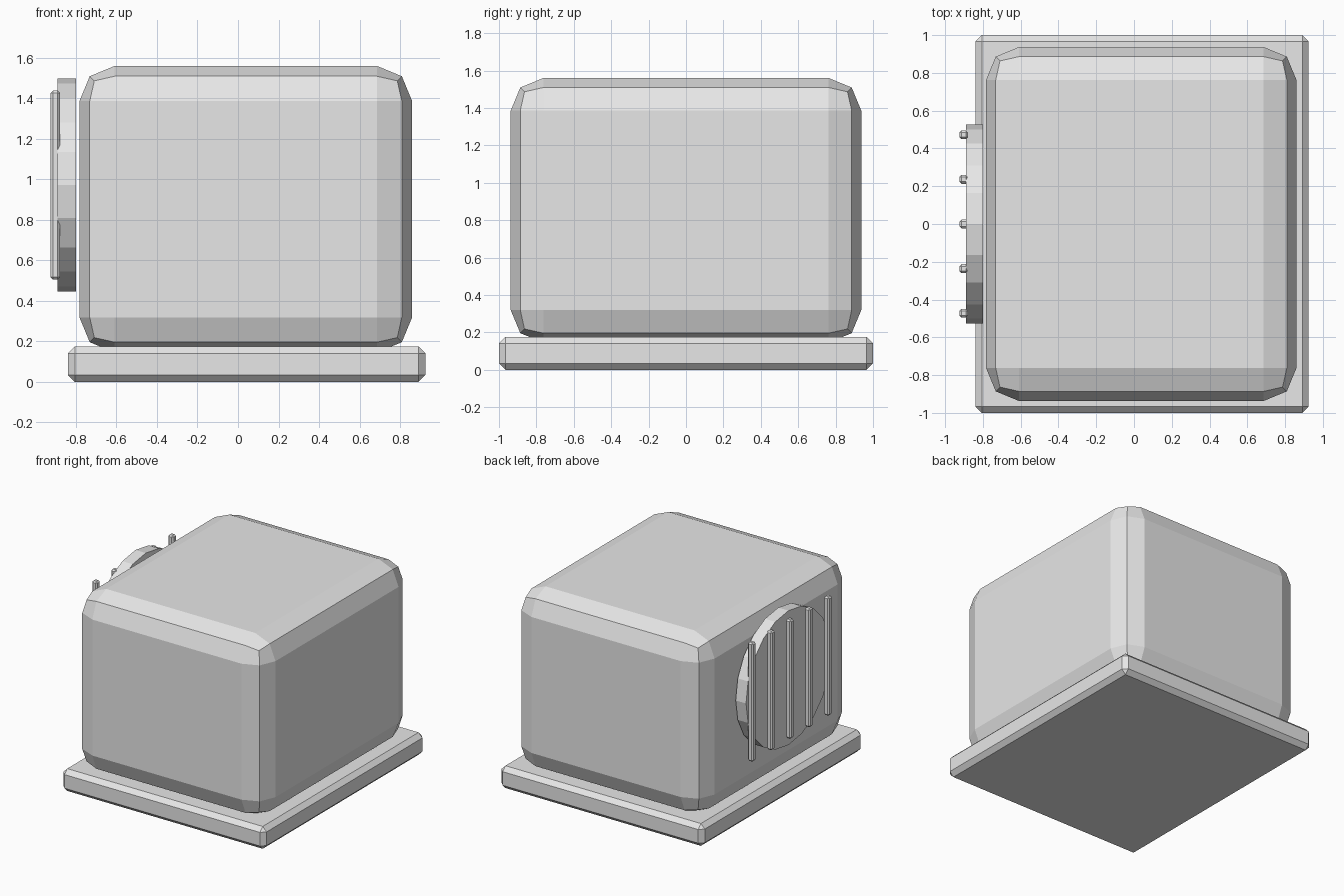
import bpy
import math

if "Cube" in bpy.data.objects:
    bpy.data.objects.remove(bpy.data.objects["Cube"], do_unlink=True)

# One plain grey for the whole model
GREY = (0.8, 0.8, 0.8, 1.0)
grey = bpy.data.materials.new("light_grey")
grey.use_nodes = True
grey.diffuse_color = GREY
grey.node_tree.nodes["Principled BSDF"].inputs["Base Color"].default_value = GREY


def block(name, low, high, bevel, segments=1):
    """Bevelled box spanning two opposite corners."""
    centre = [(a + b) / 2 for a, b in zip(low, high)]
    bpy.ops.mesh.primitive_cube_add(size=1, location=centre)
    obj = bpy.context.object
    obj.name = name
    obj.scale = [b - a for a, b in zip(low, high)]
    bpy.ops.object.transform_apply(location=False, rotation=False, scale=True)
    mod = obj.modifiers.new("rounded_edges", "BEVEL")
    mod.width = bevel
    mod.segments = segments
    obj.data.materials.append(grey)
    return obj


# Base slab and rounded housing
block("base_plate", (-0.84, -1.0, 0.0), (0.925, 1.0, 0.175), 0.034)
block("housing", (-0.783, -0.937, 0.145), (0.86, 0.937, 1.56), 0.174, 2)

# Round vent on the right side
VENT_Z = 0.972
bpy.ops.mesh.primitive_cylinder_add(
    vertices=20, radius=0.527, depth=0.09,
    location=(-0.845, 0, VENT_Z), rotation=(0, math.pi / 2, 0))
vent = bpy.context.object
vent.name = "vent_disc"
vent.data.materials.append(grey)

# Upright grille bars across the vent
for i in range(5):
    y = (i - 2) * 0.236
    block(f"grille_bar_{i + 1}", (-0.925, y - 0.023, VENT_Z - 0.466),
          (-0.879, y + 0.023, VENT_Z + 0.466), 0.011)
